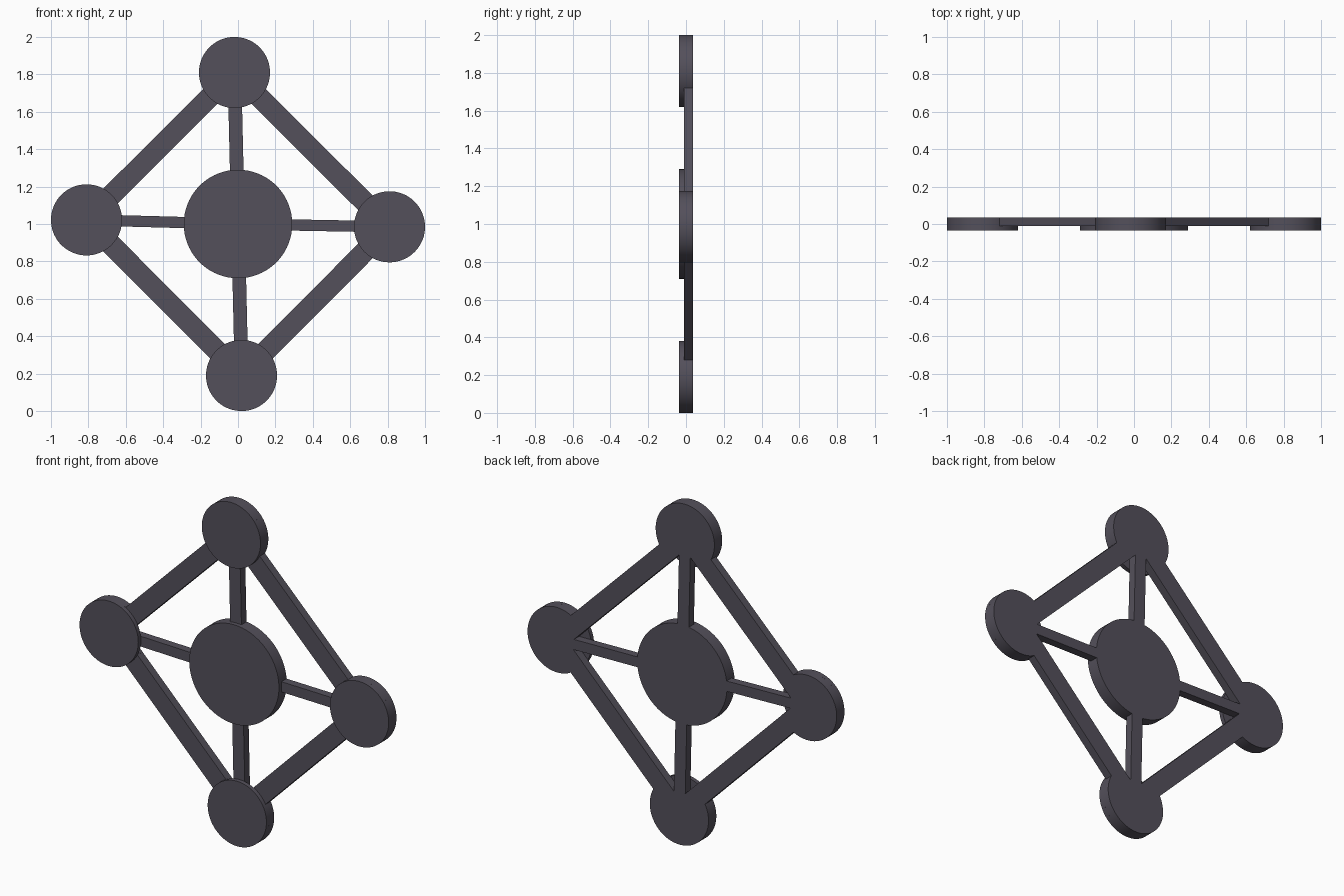
import bpy
import bmesh
from math import cos, sin, pi, atan2, asin, sqrt
from mathutils import Vector

cube = bpy.data.objects.get("Cube")
if cube:
    bpy.data.objects.remove(cube, do_unlink=True)

FRONT, STEP, BACK = -0.036, -0.011, 0.036   # depth layers
NODE_R, HUB_R = 0.19, 0.29
RAIL_W = 0.11

metal = bpy.data.materials.new("dark grey violet")
metal.use_nodes = True
colour = (0.088, 0.08, 0.104, 1)
metal.diffuse_color = colour
metal.node_tree.nodes["Principled BSDF"].inputs["Base Color"].default_value = colour


def plate(name, outline, y0, y1):
    """Extrude an x-z outline through the depth range."""
    bm = bmesh.new()
    face = bm.faces.new([bm.verts.new((p[0], y0, p[1])) for p in outline])
    moved = bmesh.ops.extrude_face_region(bm, geom=[face])["geom"]
    verts = [g for g in moved if isinstance(g, bmesh.types.BMVert)]
    bmesh.ops.translate(bm, verts=verts, vec=(0, y1 - y0, 0))
    bmesh.ops.recalc_face_normals(bm, faces=bm.faces)
    mesh = bpy.data.meshes.new(name)
    bm.to_mesh(mesh)
    bm.free()
    mesh.materials.append(metal)
    obj = bpy.data.objects.new(name, mesh)
    bpy.context.collection.objects.link(obj)
    bpy.ops.object.select_all(action="DESELECT")
    obj.select_set(True)
    bpy.context.view_layer.objects.active = obj
    bpy.ops.object.shade_smooth_by_angle(angle=pi / 6)
    return obj


def arc(centre, radius, start, end, count):
    step = (end - start) / count
    return [centre + radius * Vector((cos(start + i * step), sin(start + i * step)))
            for i in range(count + 1)]


def bar(name, a, b, width):
    side = (b - a).normalized().orthogonal() * width / 2
    plate(name, [a - side, b - side, b + side, a + side], STEP, BACK)


hub = Vector((0, 1))
nodes = {
    "top": Vector((-0.019, 1.81)),
    "left": Vector((0.81, 0.985)),
    "bottom": Vector((0.019, 0.19)),
    "right": Vector((-0.81, 1.022)),
}
inward = {"top": (0, -1), "left": (-1, 0), "bottom": (0, 1), "right": (1, 0)}

# Central disc
plate("hub_disc", arc(hub, HUB_R, 0, 2 * pi, 96)[:-1], FRONT, BACK)

# Corner discs: full front layer, back layer notched between the rails
half_notch = pi / 4 - asin(RAIL_W / 2 / NODE_R)
for side, centre in nodes.items():
    axis = Vector(inward[side])
    heading = atan2(axis.y, axis.x)
    plate(side + "_disc_front", arc(centre, NODE_R, 0, 2 * pi, 72)[:-1], FRONT, STEP)
    outline = arc(centre, NODE_R, heading + half_notch,
                  heading + 2 * pi - half_notch, 60)
    outline.append(centre + axis * RAIL_W / sqrt(2))
    plate(side + "_disc_back", outline, STEP, BACK)

# Rails around the diamond
names = list(nodes)
for i, a in enumerate(names):
    b = names[(i + 1) % 4]
    bar(a + "_" + b + "_rail", nodes[a], nodes[b], RAIL_W)

# Spokes from the corner discs to the hub
for side, centre in nodes.items():
    bar(side + "_spoke", centre, hub, 0.073 if side in ("top", "bottom") else 0.06)
